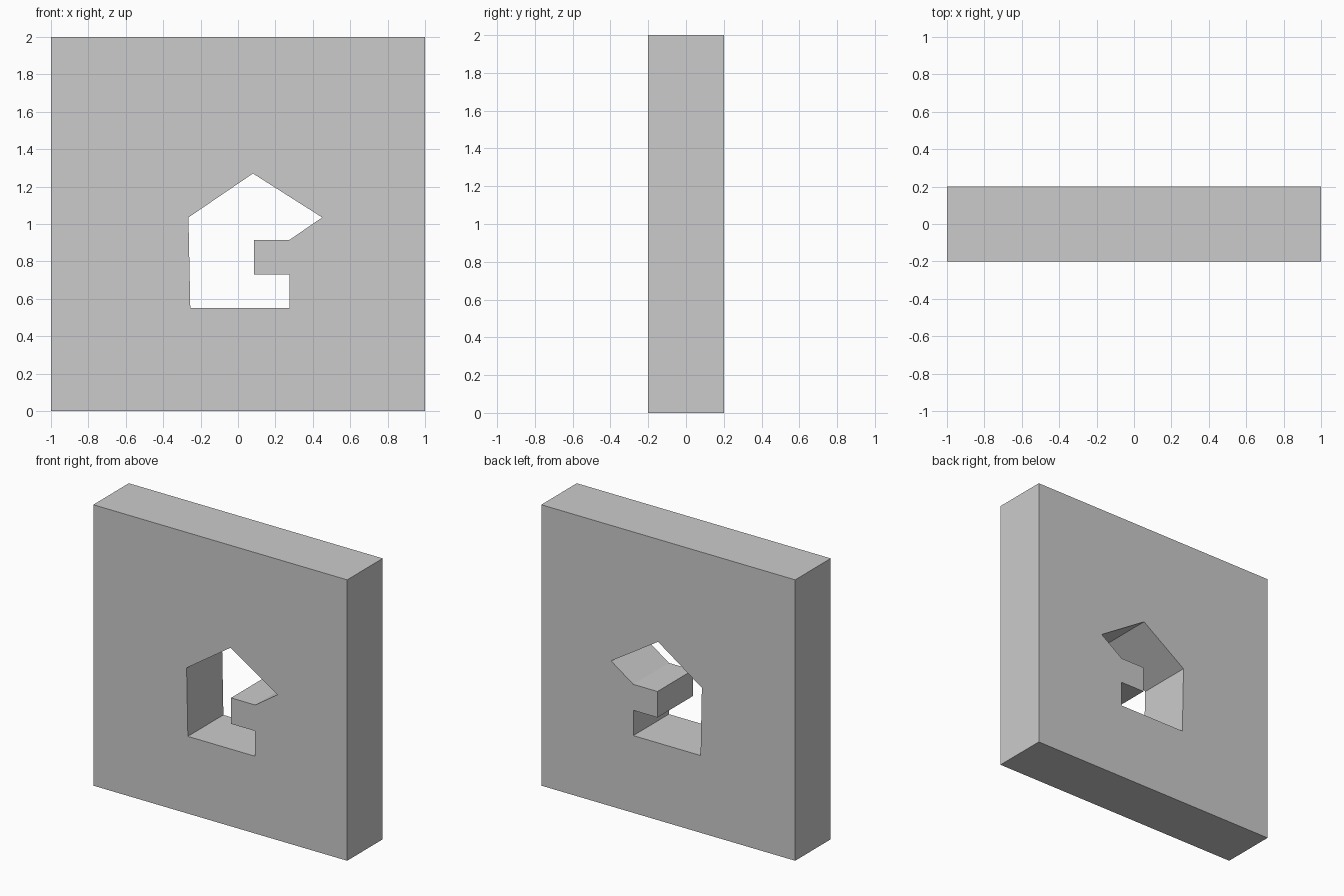
import bpy, bmesh

if "Cube" in bpy.data.objects:
    bpy.data.objects.remove(bpy.data.objects["Cube"])

DEPTH = 0.4


def prism(name, profile, depth):
    """Extrude an (x, z) profile along y, centred on y = 0."""
    bm = bmesh.new()
    face = bm.faces.new([bm.verts.new((x, -depth / 2, z)) for x, z in profile])
    ext = bmesh.ops.extrude_face_region(bm, geom=[face])
    verts = [v for v in ext["geom"] if isinstance(v, bmesh.types.BMVert)]
    bmesh.ops.translate(bm, verts=verts, vec=(0, depth, 0))
    bmesh.ops.recalc_face_normals(bm, faces=bm.faces)
    mesh = bpy.data.meshes.new(name)
    bm.to_mesh(mesh)
    bm.free()
    obj = bpy.data.objects.new(name, mesh)
    bpy.context.collection.objects.link(obj)
    return obj


# Square wall slab
wall = prism("wall", [(-1, 0), (1, 0), (1, 2), (-1, 2)], DEPTH)

# House-shaped opening with a notch on its right side
opening = prism("opening_cutter", [
    (-0.255, 0.55), (0.275, 0.55), (0.275, 0.73), (0.085, 0.73),
    (0.085, 0.915), (0.275, 0.915), (0.45, 1.035), (0.08, 1.27),
    (-0.265, 1.035)], DEPTH * 2)
opening.hide_render = True

# Cut the opening through the wall
cut = wall.modifiers.new("opening", 'BOOLEAN')
cut.operation = 'DIFFERENCE'
cut.solver = 'EXACT'
cut.object = opening
bpy.context.view_layer.objects.active = wall
bpy.ops.object.modifier_apply(modifier=cut.name)
bpy.data.objects.remove(opening)
